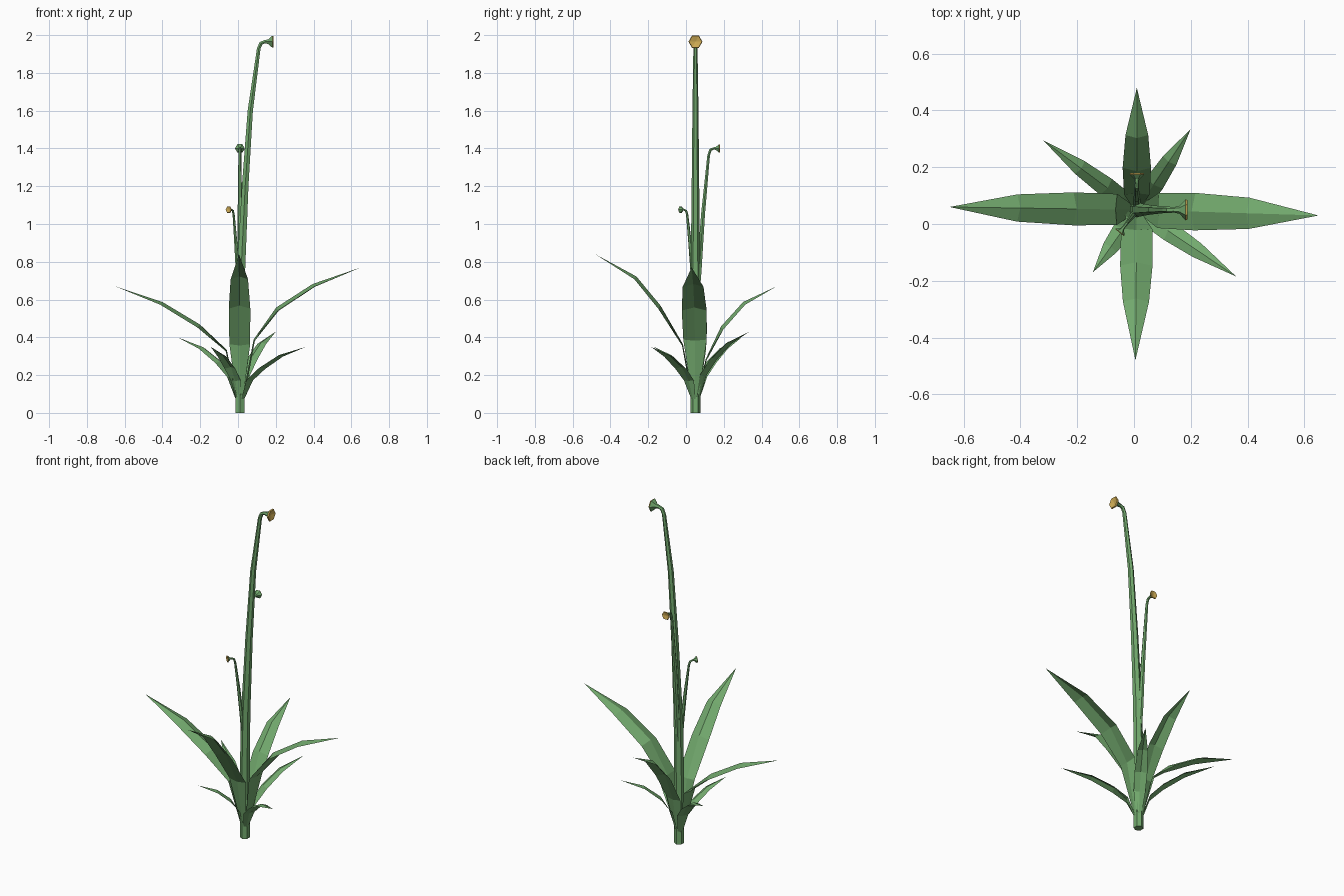
import bpy, math
from mathutils import Vector

if "Cube" in bpy.data.objects:
    bpy.data.objects.remove(bpy.data.objects["Cube"])


def material(name, rgb):
    m = bpy.data.materials.new(name)
    m.diffuse_color = (*rgb, 1)
    m.use_nodes = True
    m.node_tree.nodes["Principled BSDF"].inputs["Base Color"].default_value = m.diffuse_color
    return m


GREEN = material("leaf green", (0.17, 0.40, 0.155))
GOLD = material("flower gold", (0.62, 0.41, 0.09))
AXIS = Vector((0.01, 0.05, 0))
UP = Vector((0, 0, 1))


def make(name, verts, faces, gold_from=None):
    me = bpy.data.meshes.new(name)
    me.from_pydata(verts, [], faces)
    me.materials.append(GREEN)
    me.materials.append(GOLD)
    if gold_from is not None:
        for p in me.polygons:
            p.material_index = int(p.index >= gold_from)
    ob = bpy.data.objects.new(name, me)
    bpy.context.collection.objects.link(ob)


def stalk(name, angle, path, rim, n=6):
    """Six-sided tube in a vertical plane; path = (out, z, radius); last point is the flower mouth."""
    a = math.radians(angle)
    out = Vector((math.cos(a), math.sin(a), 0))
    side = UP.cross(out)
    if rim:
        o, z, r = path[-1]
        path = path + [(o + rim * 0.2, z, r * 0.92)]
    pts = [AXIS + out * o + UP * z for o, z, r in path]
    verts, faces = [], []
    for i, p in enumerate(pts):
        t = (pts[min(i + 1, len(pts) - 1)] - pts[max(i - 1, 0)]).normalized()
        nrm = t.cross(side)
        for k in range(n):
            b = 2 * math.pi * k / n
            verts.append(p + (side * math.cos(b) + nrm * math.sin(b)) * path[i][2])
    for i in range(len(pts) - 1):
        for k in range(n):
            k2 = (k + 1) % n
            faces.append((i * n + k, i * n + k2, i * n + n + k2, i * n + n + k))
    faces.insert(0, tuple(reversed(range(n))))
    # slightly dished gold flower face
    c = len(verts)
    verts.append(pts[-1] - out * rim * 0.25)
    m = (len(pts) - 1) * n
    faces += [(m + k, m + (k + 1) % n, c) for k in range(n)]
    make(name, verts, faces, len(faces) - 2 * n)


def leaf(name, tip, profile, half, folds):
    """Folded blade; profile = (out, z) from base up to the tip, half widths and ridge heights per row."""
    d = Vector((tip[0], tip[1], 0)) - AXIS
    reach = d.length
    out = d.normalized()
    side = UP.cross(out)
    verts, faces = [], []
    for (f, z), w, h in zip(profile, half, folds):
        c = AXIS + out * reach * f + UP * z
        # ridge offset is across the blade: upward and inward
        lift = (UP * 0.8 - out * 0.6) * h
        verts += [c - side * w - lift * 0.5, c + lift * 0.5, c + side * w - lift * 0.5]
    rows = len(half)
    for i in range(rows - 1):
        for k in (0, 1):
            j = i * 3 + k
            faces.append((j, j + 1, j + 4, j + 3))
    t = len(verts)
    verts.append(AXIS + out * reach + UP * tip[2])
    j = (rows - 1) * 3
    faces += [(j, j + 1, t), (j + 1, j + 2, t)]
    make(name, verts, faces)


# Flower stalks
stalk("main_stalk", 0,
      [(0, 0, .027), (0, .4, .027), (.006, .75, .025), (.028, 1.2, .02), (.055, 1.6, .016),
       (.1, 1.93, .011), (.112, 1.957, .011), (.132, 1.965, .010), (.15, 1.965, .014), (.172, 1.965, .037)], .035)
stalk("middle_stalk", 90,
      [(.0, .5, .013), (.02, .75, .014), (.04, 1.05, .012), (.07, 1.365, .008),
       (.08, 1.393, .008), (.096, 1.4, .007), (.108, 1.4, .009), (.125, 1.4, .026)], .02)
stalk("short_stalk", 233,
      [(.0, .5, .011), (.02, .75, .011), (.036, .9, .009), (.055, 1.05, .006),
       (.062, 1.07, .006), (.076, 1.076, .005), (.085, 1.076, .007), (.098, 1.076, .02)], .014)

# Large leaves
big_fold = (-.012, -.008, .02, .018)
leaf("leaf_right", (.65, .03, .77), [(.03, .08), (.12, .385), (.31, .55), (.61, .675)],
     (.018, .062, .066, .055), big_fold)
leaf("leaf_left", (-.65, .06, .67), [(.03, .08), (.11, .33), (.33, .46), (.63, .58)],
     (.018, .055, .058, .048), big_fold)
leaf("leaf_front", (.005, -.48, .84), [(.03, .08), (.13, .36), (.36, .56), (.6, .715)],
     (.018, .055, .057, .046), big_fold)
leaf("leaf_back", (.01, .48, .67), [(.04, .08), (.13, .28), (.33, .45), (.6, .58)],
     (.018, .045, .05, .04), big_fold)

# Small leaves
small_half = (.014, .032, .035, .028)
small_fold = (-.008, -.004, .012, .01)
for i, tip in enumerate([(-.32, .295, .40), (.2, .335, .43), (.36, -.185, .35), (-.145, -.17, .35)]):
    h = tip[2] - .07
    leaf(f"small_leaf_{i + 1}", tip,
         [(.05, .07), (.15, .07 + h * .36), (.32, .07 + h * .6), (.6, .07 + h * .83)],
         small_half, small_fold)
